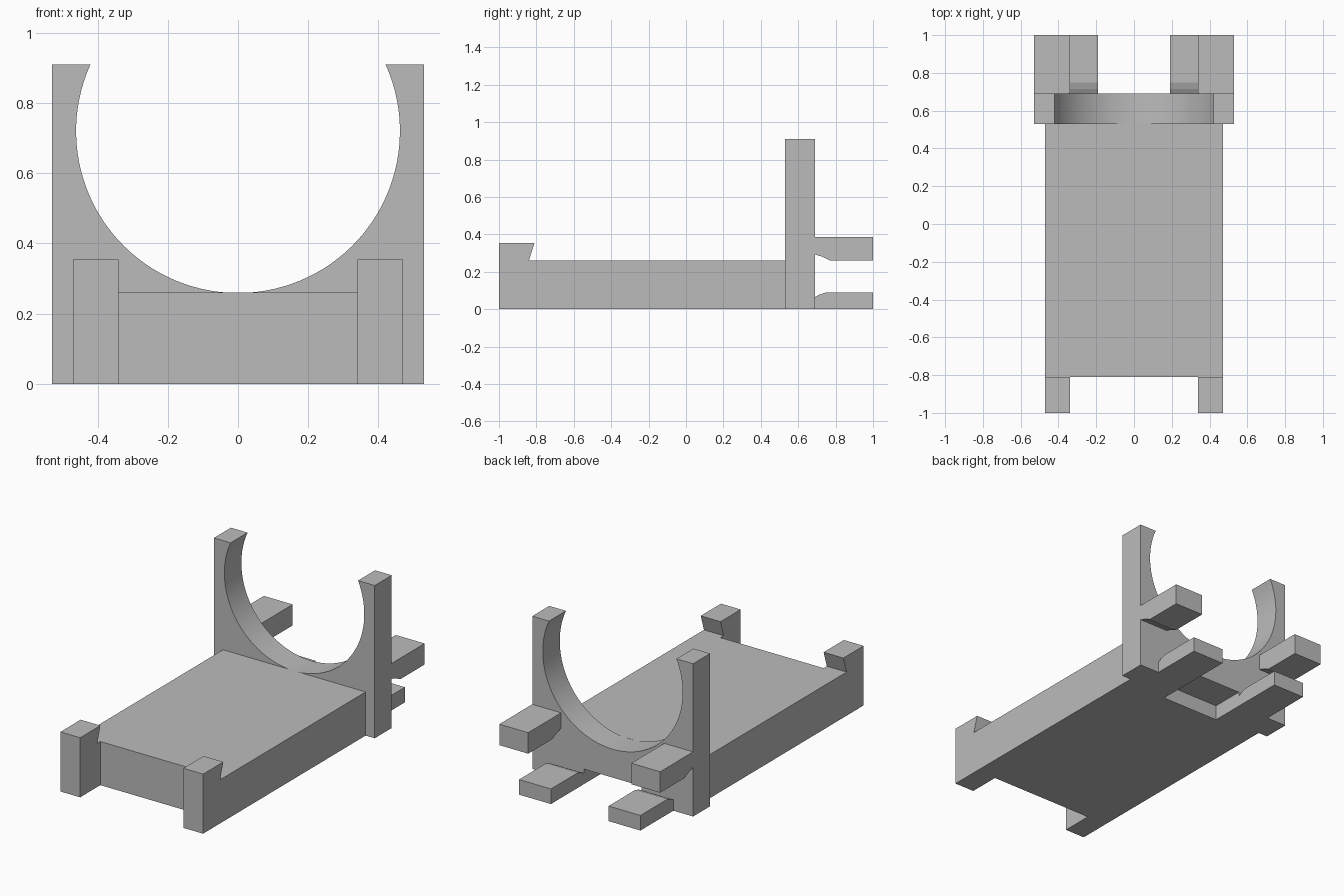
import bpy, bmesh, math
from mathutils import Vector

if "Cube" in bpy.data.objects:
    bpy.data.objects.remove(bpy.data.objects["Cube"])

grey = bpy.data.materials.new("plain grey")
grey.diffuse_color = (0.5, 0.5, 0.5, 1)
grey.use_nodes = True
grey.node_tree.nodes["Principled BSDF"].inputs["Base Color"].default_value = grey.diffuse_color


def extrude(name, profile, axis, lo, hi):
    """Extrude a 2D profile along x (points are y, z) or y (points are x, z)."""
    place = (lambda a, b, d: (d, a, b)) if axis == 'x' else (lambda a, b, d: (a, d, b))
    bm = bmesh.new()
    face = bm.faces.new([bm.verts.new(place(a, b, lo)) for a, b in profile])
    grown = bmesh.ops.extrude_face_region(bm, geom=[face])
    step = Vector(place(0, 0, hi - lo))
    bmesh.ops.translate(bm, vec=step, verts=[v for v in grown['geom'] if isinstance(v, bmesh.types.BMVert)])
    bmesh.ops.recalc_face_normals(bm, faces=bm.faces)
    mesh = bpy.data.meshes.new(name)
    bm.to_mesh(mesh)
    bm.free()
    mesh.materials.append(grey)
    obj = bpy.data.objects.new(name, mesh)
    bpy.context.collection.objects.link(obj)
    return obj


def rect(a0, a1, b0, b1):
    return [(a0, b0), (a1, b0), (a1, b1), (a0, b1)]


def pair(name, profile, x0, x1):
    """Matching parts on the right and left."""
    extrude(name + "_right", profile, 'x', x0, x1)
    extrude(name + "_left", profile, 'x', -x1, -x0)


# base block with a shallow slot under its back edge
base = extrude("base", rect(-0.81, 0.53, 0, 0.26), 'x', -0.47, 0.47)
slot = extrude("slot_cutter", rect(0.49, 0.8, -0.1, 0.09), 'x', -0.19, 0.19)
slot.hide_render = True
slot.hide_set(True)
cut = base.modifiers.new("slot", 'BOOLEAN')
cut.operation, cut.solver, cut.object = 'DIFFERENCE', 'EXACT', slot

# hooked posts at the front
pair("front_post", [(-1, 0), (-0.81, 0), (-0.81, 0.26), (-0.84, 0.26),
                    (-0.81, 0.355), (-1, 0.355)], 0.34, 0.47)

# upright cradle with a round opening, its foot notched by the slot
R, CZ, TOP = 0.461, 0.72, 0.91
start = math.asin((TOP - CZ) / R)
sweep = math.pi + 2 * start
N = 72
arc = [(R * math.cos(start - sweep * i / N), CZ + R * math.sin(start - sweep * i / N))
       for i in range(N + 1)]
foot = [(-0.53, TOP), (-0.53, 0), (-0.19, 0), (-0.19, 0.09),
        (0.19, 0.09), (0.19, 0), (0.53, 0), (0.53, TOP)]
cradle = extrude("cradle", foot + arc, 'y', 0.53, 0.69)
bpy.context.view_layer.objects.active = cradle
cradle.select_set(True)
bpy.ops.object.shade_smooth_by_angle(angle=math.radians(30))

# back prongs, relieved at the root
pair("upper_prong", [(0.69, 0.293), (0.73, 0.28), (0.77, 0.26), (1, 0.26),
                     (1, 0.385), (0.69, 0.385)], 0.34, 0.53)
pair("lower_prong", [(0.69, 0), (1, 0), (1, 0.09), (0.75, 0.09),
                     (0.715, 0.079), (0.69, 0.065)], 0.19, 0.40)
